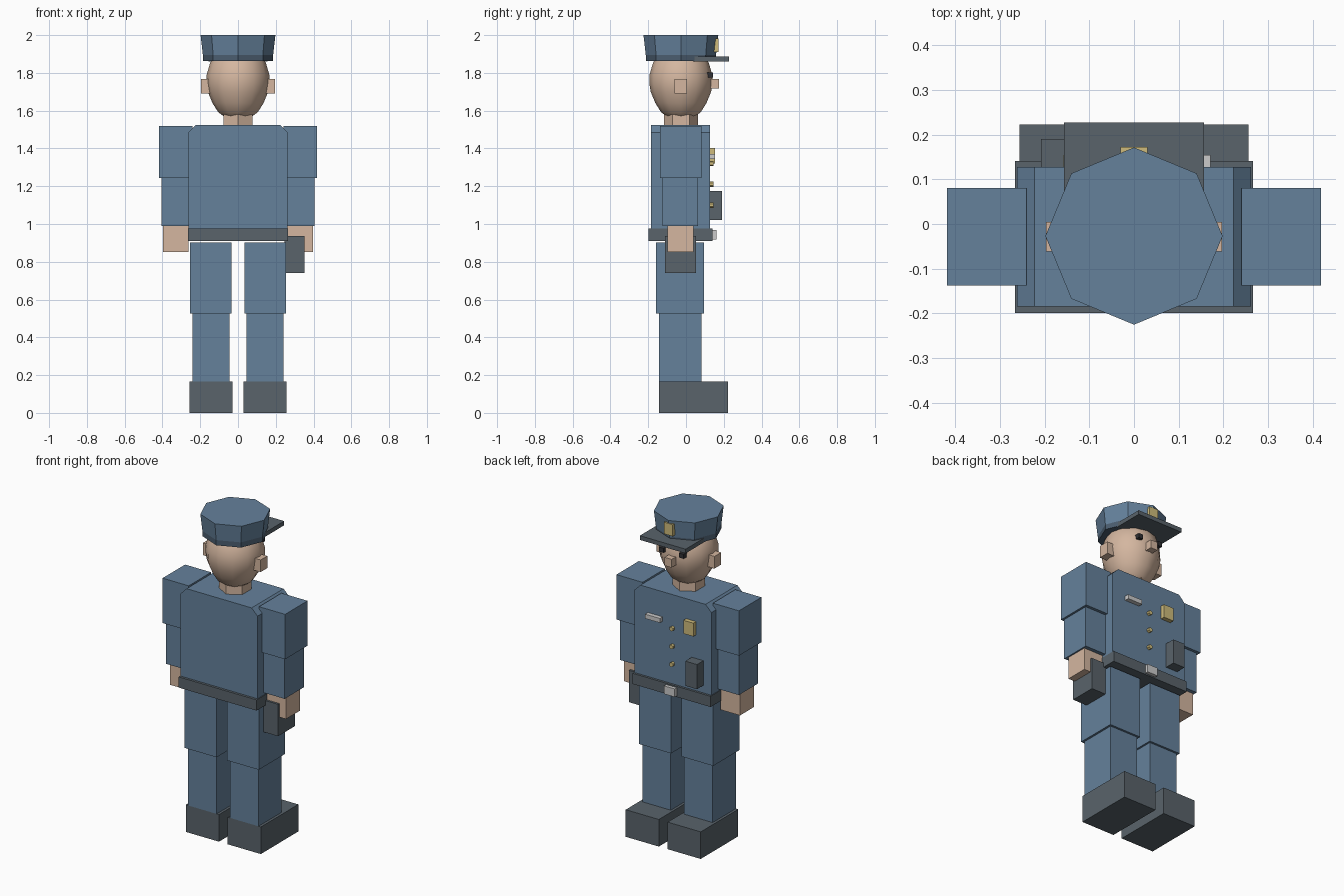
import bpy, bmesh, math

if "Cube" in bpy.data.objects:
    bpy.data.objects.remove(bpy.data.objects["Cube"])

COLOURS = {
    "uniform_blue": (0.13, 0.22, 0.33),
    "band_blue": (0.07, 0.11, 0.16),
    "dark_leather": (0.10, 0.125, 0.145),
    "skin": (0.66, 0.47, 0.35),
    "gold": (0.62, 0.50, 0.20),
    "silver": (0.65, 0.66, 0.66),
    "black": (0.03, 0.03, 0.035),
}
MATS = {}
for n, c in COLOURS.items():
    MATS[n] = bpy.data.materials.new(n)
    MATS[n].diffuse_color = (*c, 1)

CY = -0.027  # y of head, neck and cap axis


def finish(name, bm, mat):
    bmesh.ops.recalc_face_normals(bm, faces=bm.faces)
    me = bpy.data.meshes.new(name)
    bm.to_mesh(me)
    bm.free()
    me.materials.append(MATS[mat])
    ob = bpy.data.objects.new(name, me)
    bpy.context.collection.objects.link(ob)
    return ob


def box(name, mat, x, y, z):
    bm = bmesh.new()
    bmesh.ops.create_cube(bm, size=1)
    for v in bm.verts:
        v.co = [r[0] if c < 0 else r[1] for c, r in zip(v.co, (x, y, z))]
    return finish(name, bm, mat)


def pair(name, mat, x, y, z):
    box("left_" + name, mat, (-x[1], -x[0]), y, z)
    box("right_" + name, mat, x, y, z)


def lathe(name, mat, profile, sides):
    """Stack of rings given as (radius, z), first vertex towards +y."""
    bm = bmesh.new()
    rings = []
    for r, z in profile:
        angles = [2 * math.pi * i / sides for i in range(sides)]
        rings.append([bm.verts.new((r * math.sin(a), CY + r * math.cos(a), z)) for a in angles])
    for a, b in zip(rings, rings[1:]):
        for i in range(sides):
            j = (i + 1) % sides
            bm.faces.new((a[i], a[j], b[j], b[i]))
    bm.faces.new(rings[0])
    bm.faces.new(rings[-1])
    return finish(name, bm, mat)


# Legs and shoes
pair("shoe", "dark_leather", (0.03, 0.256), (-0.143, 0.222), (0, 0.167))
pair("lower_leg", "uniform_blue", (0.046, 0.24), (-0.143, 0.083), (0.167, 0.525))
pair("upper_leg", "uniform_blue", (0.035, 0.253), (-0.159, 0.096), (0.525, 0.901))

# Torso with chamfered shoulders: front profile pushed along y
bm = bmesh.new()
outline = [(-0.262, 0.93), (0.262, 0.93), (0.262, 1.485), (0.222, 1.525),
           (-0.222, 1.525), (-0.262, 1.485)]
face = bm.faces.new([bm.verts.new((x, -0.184, z)) for x, z in outline])
ext = bmesh.ops.extrude_face_region(bm, geom=[face])["geom"]
bmesh.ops.translate(bm, vec=(0, 0.311, 0),
                    verts=[g for g in ext if isinstance(g, bmesh.types.BMVert)])
finish("torso", bm, "uniform_blue")

# Arms and hands
pair("upper_arm", "uniform_blue", (0.24, 0.418), (-0.138, 0.081), (1.243, 1.52))
pair("forearm", "uniform_blue", (0.255, 0.405), (-0.124, 0.063), (0.99, 1.243))
pair("hand", "skin", (0.263, 0.396), (-0.098, 0.04), (0.853, 0.99))

# Belt, buckle and holster
box("belt", "dark_leather", (-0.266, 0.266), (-0.199, 0.141), (0.909, 0.975))
box("belt_buckle", "silver", (-0.036, 0.036), (0.13, 0.162), (0.917, 0.967))
box("holster", "dark_leather", (0.246, 0.351), (-0.111, 0.053), (0.74, 0.937))

# Chest details (face side is +y)
box("chest_badge", "gold", (-0.158, -0.09), (0.12, 0.154), (1.32, 1.402))
box("name_tag", "silver", (0.07, 0.171), (0.12, 0.154), (1.343, 1.37))
box("radio", "dark_leather", (-0.208, -0.128), (0.12, 0.19), (1.022, 1.174))
for i, z in enumerate((1.32, 1.21, 1.10)):
    bm = bmesh.new()
    bmesh.ops.create_cone(bm, cap_ends=True, segments=6, radius1=0.014,
                          radius2=0.014, depth=0.025)
    for v in bm.verts:
        v.co = (v.co.x, 0.133 + v.co.z, z + v.co.y)
    finish(f"button_{i + 1}", bm, "gold")

# Neck and smooth head
lathe("neck", "skin", [(0.09, 1.50), (0.09, 1.60)], 6)
head = lathe("head", "skin", [(0.075, 1.57), (0.105, 1.592), (0.135, 1.64), (0.16, 1.70),
                              (0.167, 1.745), (0.166, 1.79), (0.147, 1.855), (0.12, 1.89)], 12)
head.data.polygons.foreach_set("use_smooth", [len(p.vertices) == 4 for p in head.data.polygons])

# Face
pair("ear", "skin", (0.145, 0.197), (-0.061, 0.004), (1.692, 1.767))
pair("eye", "black", (0.054, 0.084), (0.10, 0.143), (1.775, 1.803))
box("nose", "skin", (-0.024, 0.024), (0.11, 0.175), (1.717, 1.768))

# Eight-sided cap with band, visor and badge
lathe("cap_band", "band_blue", [(0.186, 1.863), (0.186, 1.895)], 8)
lathe("cap_crown", "uniform_blue", [(0.186, 1.895), (0.198, 2.0)], 8)
box("cap_visor", "dark_leather", (-0.156, 0.156), (0.04, 0.227), (1.86, 1.886))
box("cap_badge", "gold", (-0.03, 0.03), (0.13, 0.172), (1.91, 1.982))

for m in bpy.data.materials:
    if m.users and not m.is_grease_pencil:
        m.use_nodes = True
        m.node_tree.nodes["Principled BSDF"].inputs["Base Color"].default_value = m.diffuse_color
